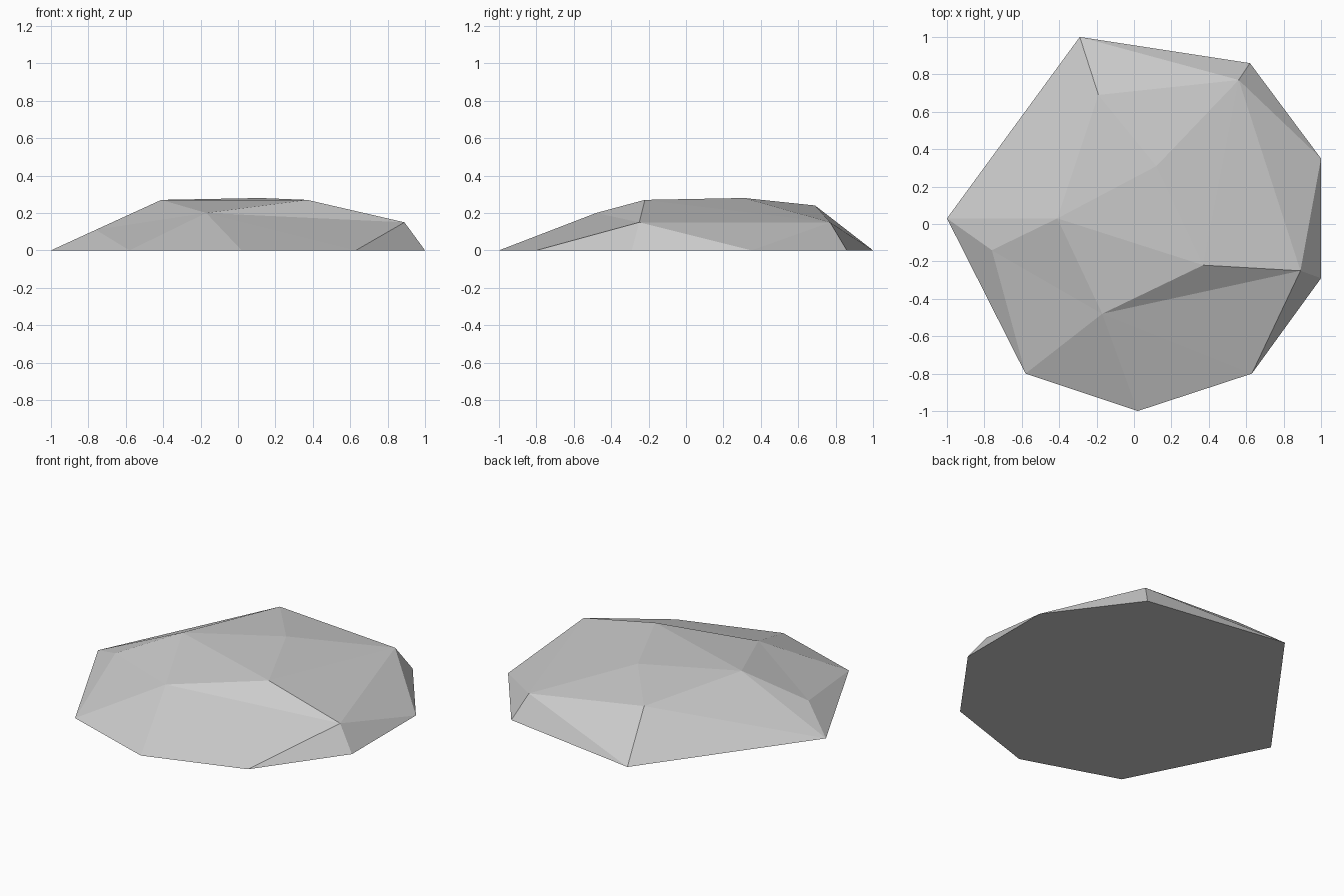
import bpy
import bmesh

if "Cube" in bpy.data.objects:
    bpy.data.objects.remove(bpy.data.objects["Cube"], do_unlink=True)

# Pale grey stone
stone = bpy.data.materials.new("pale_grey_stone")
stone.use_nodes = True
stone.diffuse_color = (0.6, 0.6, 0.6, 1)
stone.node_tree.nodes["Principled BSDF"].inputs["Base Color"].default_value = (0.6, 0.6, 0.6, 1)

# Ground outline, clockwise from the -x tip
outline = {
    "L": (-1, 0.03, 0), "N": (-0.29, 1, 0), "P": (0.62, 0.86, 0), "Q": (1, 0.35, 0),
    "R": (1, -0.29, 0), "S": (0.63, -0.8, 0), "T": (0.02, -1, 0), "U": (-0.58, -0.8, 0),
}

# Raised corners of the chipped top
crown = {
    "A": (-0.76, -0.14, 0.11), "B": (-0.41, 0.03, 0.27), "C": (-0.17, -0.48, 0.2),
    "D": (0.37, -0.22, 0.27), "E": (0.89, -0.25, 0.15), "F": (0.56, 0.77, 0.15),
    "G": (-0.19, 0.69, 0.24), "H": (0.12, 0.31, 0.28),
}

# Facets named by their corners: sides, then top, then flat underside
sides = "LNG LGB LBA NPF NFG PQF QEF QRE RSE SCE STC TUC UAC ULA"
top = "ACB BCD BDH BHG GHF HDF DEF CED"
underside = "LNPQRSTU"

bm = bmesh.new()
corners = {name: bm.verts.new(co) for name, co in {**outline, **crown}.items()}
for facet in f"{sides} {top} {underside}".split():
    bm.faces.new([corners[name] for name in facet])
bmesh.ops.recalc_face_normals(bm, faces=bm.faces)

mesh = bpy.data.meshes.new("flat_rock")
bm.to_mesh(mesh)
bm.free()
mesh.materials.append(stone)
rock = bpy.data.objects.new("flat_rock", mesh)
bpy.context.collection.objects.link(rock)
